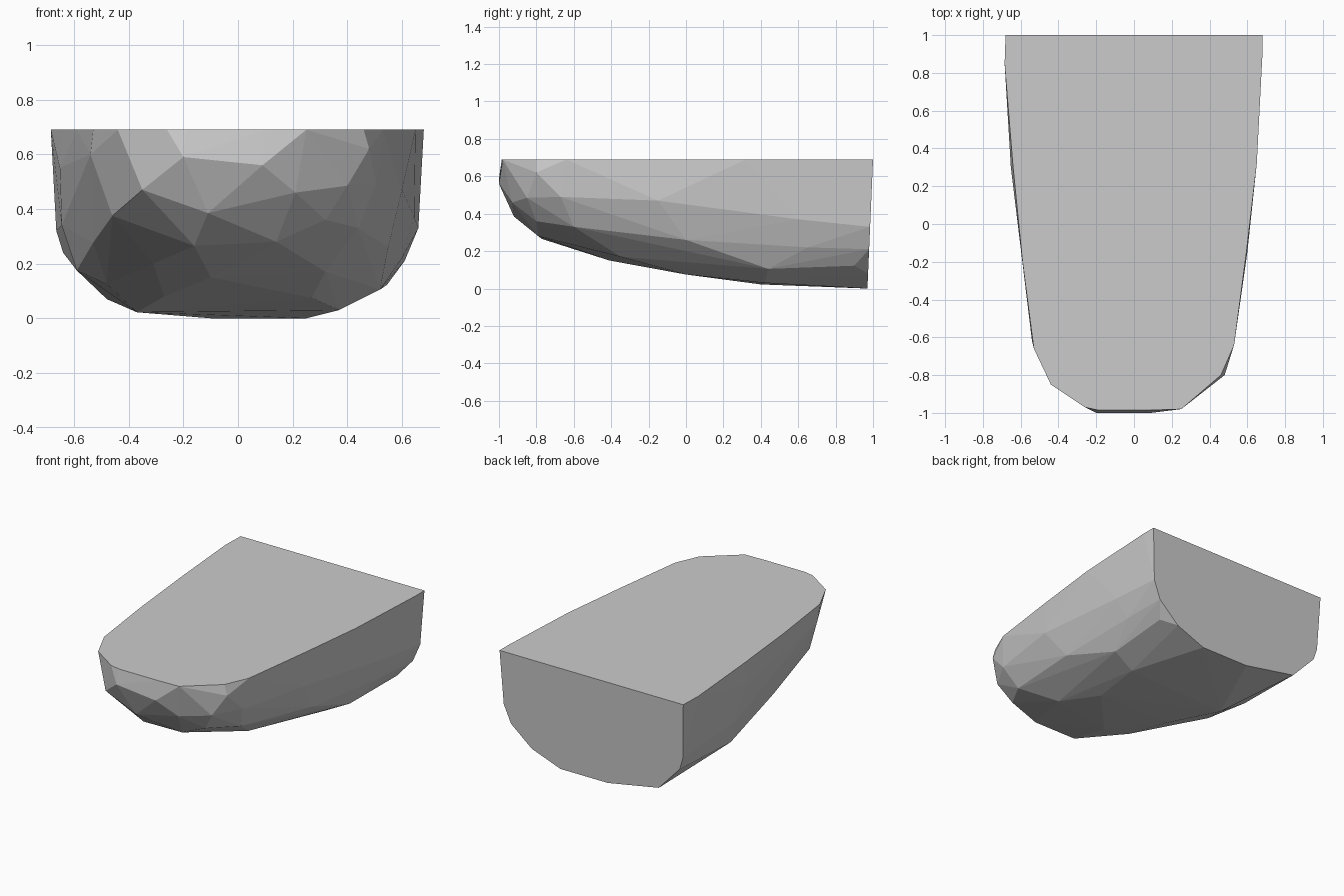
import bpy, bmesh

if "Cube" in bpy.data.objects:
    bpy.data.objects.remove(bpy.data.objects["Cube"])

TOP = 0.69

# Flat stern outline (x, z), leaning slightly forward toward the bottom
stern = [(-.68, TOP), (-.665, .32), (-.64, .24), (-.48, .07), (-.1, 0), (.25, 0),
         (.46, .08), (.61, .21), (.66, .33), (.68, TOP)]

# Flat deck rim (x, y)
rim = [(-.685, .85), (-.64, .3), (-.59, -.2), (-.53, -.66), (-.44, -.85), (-.26, -.97),
       (-.19, -.985), (.1, -.985), (.25, -.98), (.46, -.8), (.53, -.64), (.595, -.15),
       (.65, .32), (.68, .9)]

# Faceted bow corners (x, y, z)
bow = [(-.2, -1, .59), (.09, -1, .56), (-.35, -.9, .47), (.21, -.93, .46), (-.11, -.92, .385),
       (.4, -.85, .485), (.32, -.8, .36), (-.46, -.65, .375), (.14, -.79, .28),
       (-.16, -.77, .265), (-.54, -.62, .6), (.44, -.6, .33), (.48, -.8, .62), (.505, -.67, .49)]

# Faceted flank and belly corners (x, y, z)
belly = [(.32, -.35, .17), (-.31, -.42, .2), (-.1, -.41, .15), (.55, 0, .26), (.6, -.15, .47),
         (-.53, -.17, .277), (.27, 0, .075), (-.27, 0, .08), (.6, .65, .22), (.645, .6, .37),
         (.52, .44, .105), (.545, .9, .122), (.37, .42, .03), (-.37, .4, .022),
         (-.59, .37, .175), (-.645, .4, .34), (-.48, .15, .125), (-.652, .3, .55)]

points = [(x, .97 + .03 * z / TOP, z) for x, z in stern]
points += [(x, y, TOP) for x, y in rim] + bow + belly

# Wrap the corners in one closed convex shell
bm = bmesh.new()
for p in points:
    bm.verts.new(p)
hull = bmesh.ops.convex_hull(bm, input=bm.verts)
loose = {g for g in hull["geom_interior"] + hull["geom_unused"] if isinstance(g, bmesh.types.BMVert)}
bmesh.ops.delete(bm, geom=list(loose), context='VERTS')
# Merge the flat deck and stern into single faces
bmesh.ops.dissolve_limit(bm, angle_limit=.01, verts=bm.verts, edges=bm.edges)
bmesh.ops.recalc_face_normals(bm, faces=bm.faces)

mesh = bpy.data.meshes.new("hull")
bm.to_mesh(mesh)
bm.free()
body = bpy.data.objects.new("hull", mesh)
bpy.context.collection.objects.link(body)

grey = bpy.data.materials.new("light grey")
grey.diffuse_color = (.6, .6, .6, 1)
grey.use_nodes = True
grey.node_tree.nodes["Principled BSDF"].inputs["Base Color"].default_value = grey.diffuse_color
mesh.materials.append(grey)
